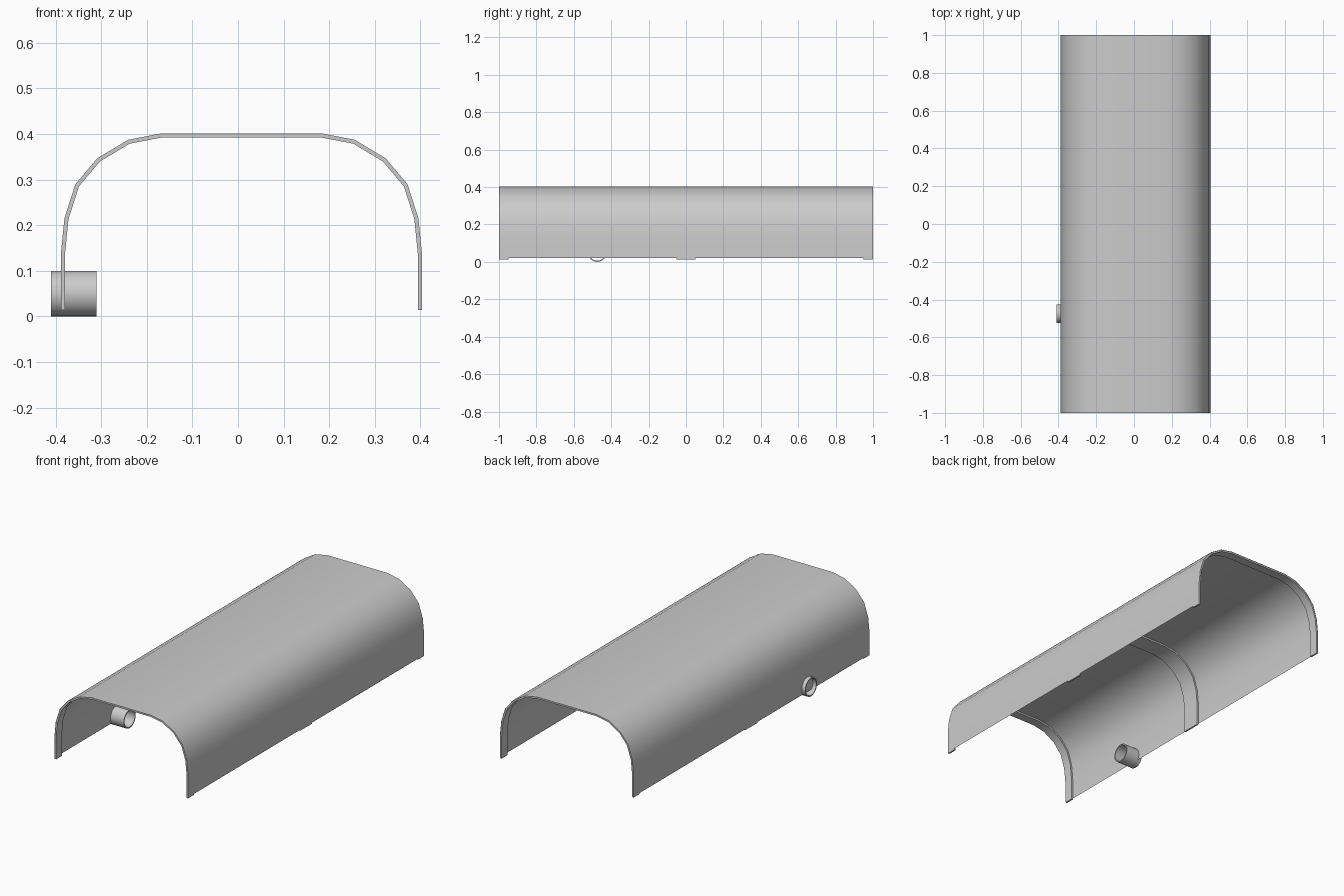
import bpy, bmesh, math

if "Cube" in bpy.data.objects:
    bpy.data.objects.remove(bpy.data.objects["Cube"])

CX = 0.0075  # the arch sits slightly right of centre
HALF = [(0.397, 0.135), (0.389, 0.215), (0.365, 0.29),
        (0.317, 0.347), (0.249, 0.388), (0.1765, 0.402)]


def arch(foot, inset=0.0):
    """Open arch outline, moved inward by inset along mitred normals."""
    right = [(HALF[0][0], foot)] + HALF
    pts = right + [(-x, z) for x, z in reversed(right)]
    out = []
    for i, (x, z) in enumerate(pts):
        normals = []
        for a, b in ((i - 1, i), (i, i + 1)):
            if a >= 0 and b < len(pts):
                dx, dz = pts[b][0] - pts[a][0], pts[b][1] - pts[a][1]
                l = math.hypot(dx, dz)
                normals.append((-dz / l, dx / l))
        nx = sum(n[0] for n in normals)
        nz = sum(n[1] for n in normals)
        k = inset * len(normals) / (nx * nx + nz * nz)
        out.append((CX + x + nx * k, z + nz * k))
    return out


def extrude(name, outline, y0, y1, solid):
    """Sweep an XZ outline along Y, as an open sheet or a closed solid."""
    bm = bmesh.new()
    a = [bm.verts.new((x, y0, z)) for x, z in outline]
    b = [bm.verts.new((x, y1, z)) for x, z in outline]
    n = len(outline)
    for i in range(n if solid else n - 1):
        j = (i + 1) % n
        bm.faces.new((a[i], b[i], b[j], a[j]))
    if solid:
        # end caps as a strip of quads between outer and inner arcs
        for i in range(n // 2 - 1):
            for v in (a, b):
                bm.faces.new((v[i], v[i + 1], v[n - 2 - i], v[n - 1 - i]))
        bmesh.ops.recalc_face_normals(bm, faces=bm.faces)
    else:
        for f in bm.faces:
            c = f.calc_center_median()
            if f.normal.dot(c) == 0:
                f.normal_update()
            if f.normal.x * (c.x - CX) + f.normal.z * c.z < 0:
                f.normal_flip()
    return finish(name, bm)


def finish(name, bm):
    mesh = bpy.data.meshes.new(name)
    bm.to_mesh(mesh)
    bm.free()
    ob = bpy.data.objects.new(name, mesh)
    bpy.context.collection.objects.link(ob)
    bpy.ops.object.select_all(action='DESELECT')
    ob.select_set(True)
    bpy.context.view_layer.objects.active = ob
    bpy.ops.object.shade_smooth_by_angle(angle=math.radians(35))
    return ob


# thin arched cover
extrude("cover_sheet", arch(0.02), -1, 1, False)

# supporting ribs inside the cover: both ends and the middle
for name, y0, y1 in (("front_rib", -0.999, -0.95), ("middle_rib", -0.05, 0.05),
                     ("back_rib", 0.95, 0.999)):
    extrude(name, arch(0.014, 0.001) + arch(0.014, 0.01)[::-1], y0, y1, True)

# short open pipe through the left wall
bm = bmesh.new()
N = 32
rings = []
for x, r in ((-0.41, 0.05), (-0.31, 0.05), (-0.31, 0.044), (-0.41, 0.044)):
    rings.append([bm.verts.new((x, -0.475 + r * math.cos(2 * math.pi * i / N),
                                0.05 + r * math.sin(2 * math.pi * i / N))) for i in range(N)])
for k in range(4):
    p, q = rings[k], rings[(k + 1) % 4]
    for i in range(N):
        bm.faces.new((p[i], p[(i + 1) % N], q[(i + 1) % N], q[i]))
bmesh.ops.recalc_face_normals(bm, faces=bm.faces)
finish("side_pipe", bm)
